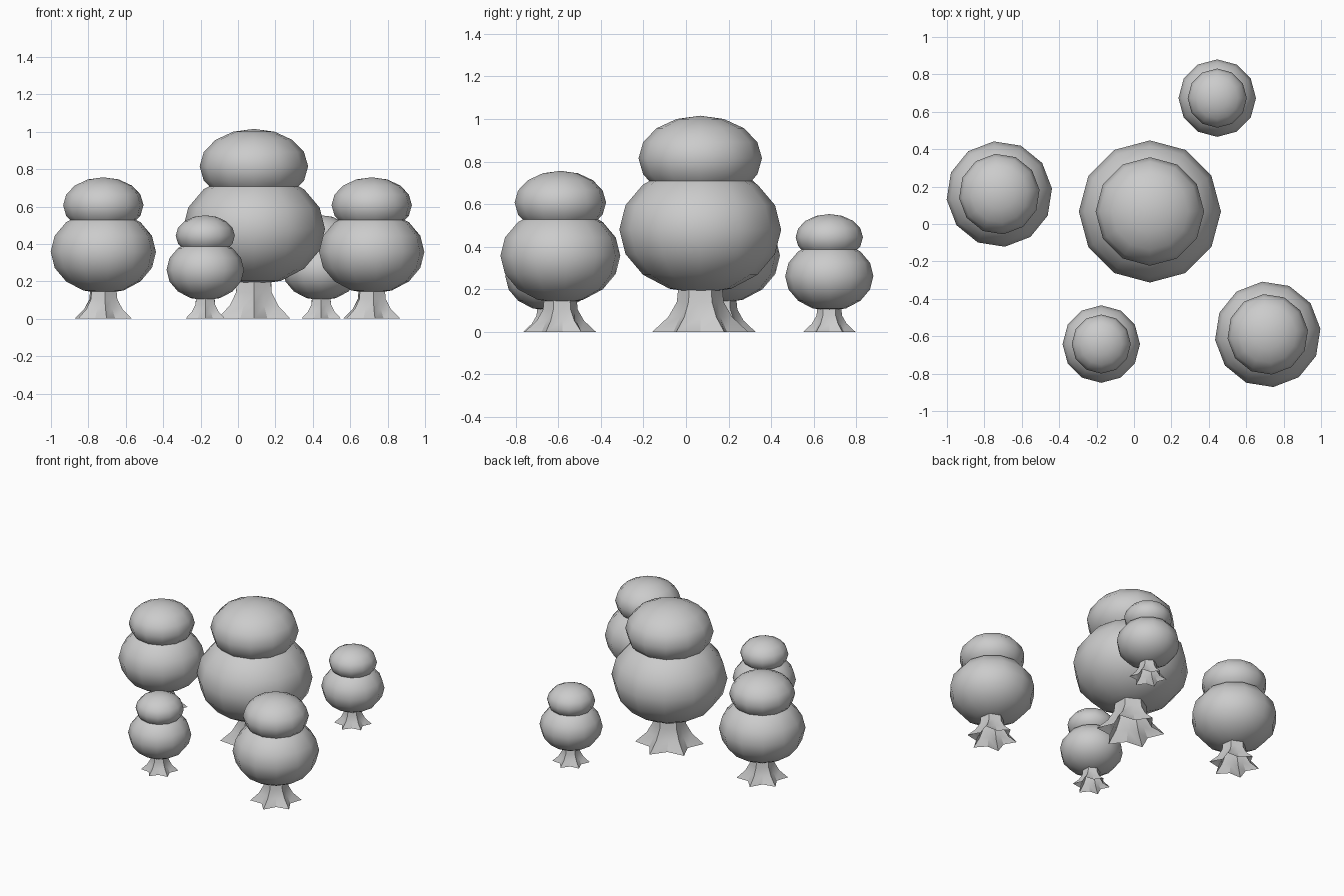
import bpy, bmesh, math
from mathutils import Matrix

if "Cube" in bpy.data.objects:
    bpy.data.objects.remove(bpy.data.objects["Cube"])

ROOTS = 6
# trunk rings: height, radius along a root, radius between roots
TRUNK = [(0.0, 0.225, 0.145), (0.07, 0.15, 0.11), (0.14, 0.11, 0.095), (0.24, 0.10, 0.09)]
# canopy blobs: centre height, horizontal radius, vertical radius
BLOBS = {"lower_canopy": (0.48, 0.38, 0.30), "upper_canopy": (0.815, 0.29, 0.20)}


def finish(bm, name, place, angle):
    bmesh.ops.transform(bm, matrix=place, verts=bm.verts)
    bmesh.ops.recalc_face_normals(bm, faces=bm.faces)
    mesh = bpy.data.meshes.new(name)
    bm.to_mesh(mesh)
    bm.free()
    ob = bpy.data.objects.new(name, mesh)
    bpy.context.collection.objects.link(ob)
    bpy.ops.object.select_all(action='DESELECT')
    ob.select_set(True)
    bpy.context.view_layer.objects.active = ob
    bpy.ops.object.shade_smooth_by_angle(angle=math.radians(angle))


def tree(name, x, y, size, turn):
    place = (Matrix.Translation((x, y, 0)) @ Matrix.Rotation(math.radians(turn), 4, 'Z')
             @ Matrix.Scale(size, 4))
    # flared trunk, open at the ground
    bm = bmesh.new()
    n = ROOTS * 2
    rings = []
    for z, out, inn in TRUNK:
        ring = []
        for i in range(n):
            a = math.pi / 2 + 2 * math.pi * i / n
            r = inn if i % 2 else out
            ring.append(bm.verts.new((r * math.cos(a), r * math.sin(a), z)))
        rings.append(ring)
    for lo, hi in zip(rings, rings[1:]):
        for i in range(n):
            j = (i + 1) % n
            bm.faces.new((lo[i], lo[j], hi[j], hi[i]))
    finish(bm, name + "_trunk", place, 35)
    # two squashed foliage balls
    for part, (z, r, rz) in BLOBS.items():
        bm = bmesh.new()
        bmesh.ops.create_uvsphere(bm, u_segments=12, v_segments=8, radius=1)
        shape = Matrix.Translation((0, 0, z)) @ Matrix.Diagonal((r, r, rz, 1))
        finish(bm, name + "_" + part, place @ shape, 60)


tree("large_tree", 0.085, 0.067, 1.0, 0)
tree("left_medium_tree", -0.72, 0.16, 0.745, 6)
tree("right_medium_tree", 0.715, -0.59, 0.745, 6)
tree("back_small_tree", 0.445, 0.673, 0.545, 0)
tree("front_small_tree", -0.175, -0.642, 0.545, 0)
